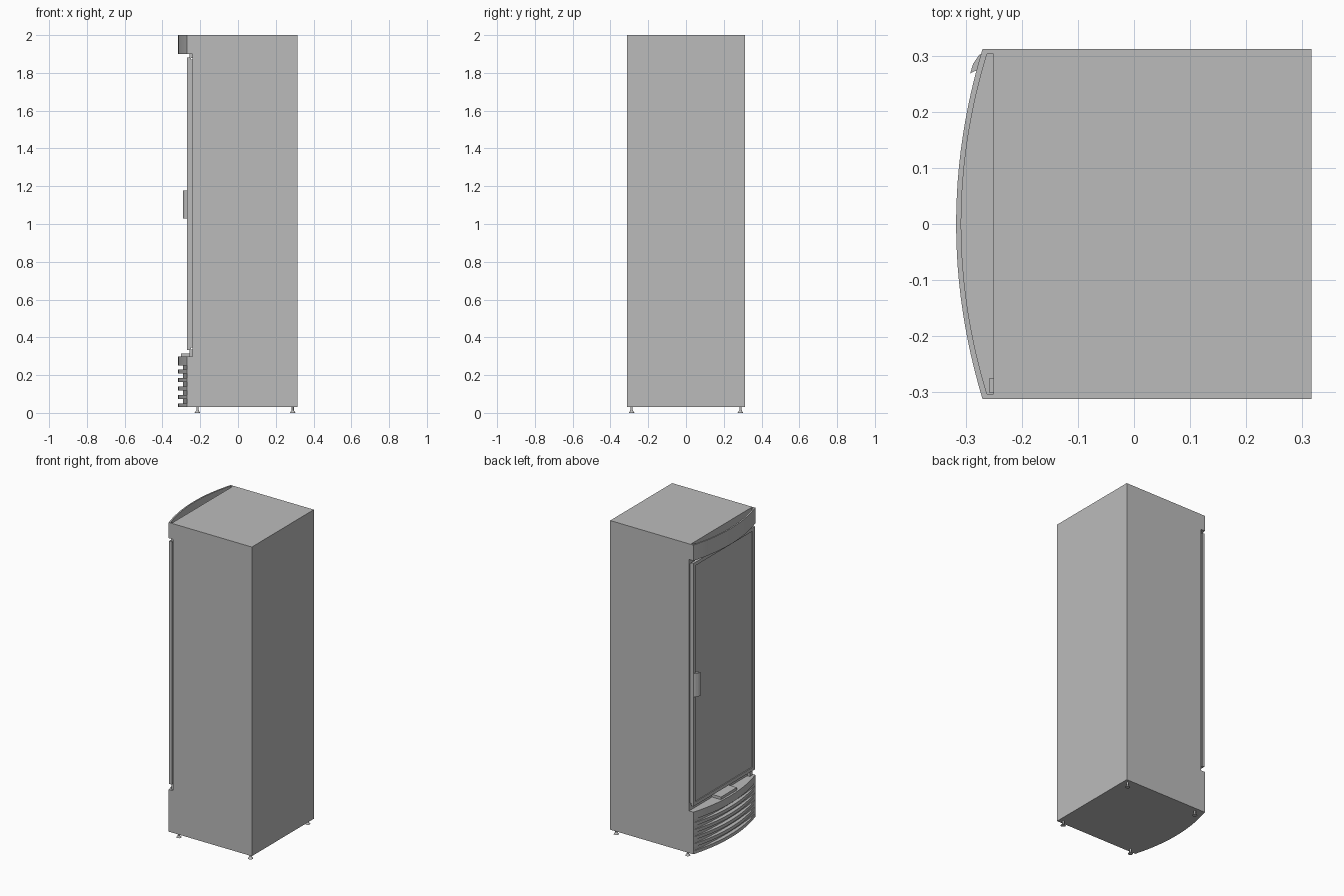
import bpy
import bmesh
from math import pi

if "Cube" in bpy.data.objects:
    bpy.data.objects.remove(bpy.data.objects["Cube"])

GREY = (0.5, 0.5, 0.5, 1)
mat = bpy.data.materials.new("light grey")
mat.use_nodes = True
mat.diffuse_color = GREY
mat.node_tree.nodes["Principled BSDF"].inputs["Base Color"].default_value = GREY

HALF = 0.312     # half width of the cabinet
EDGE = -0.27     # where the curved fronts meet the sides
STEP = -0.24     # cabinet face behind the door


def prism(name, outline, z0, z1):
    """Extrude a plan outline of (x, y) points upward."""
    bm = bmesh.new()
    face = bm.faces.new([bm.verts.new((x, y, z0)) for x, y in outline])
    top = bmesh.ops.extrude_face_region(bm, geom=[face])["geom"]
    verts = [v for v in top if isinstance(v, bmesh.types.BMVert)]
    bmesh.ops.translate(bm, verts=verts, vec=(0, 0, z1 - z0))
    bmesh.ops.recalc_face_normals(bm, faces=bm.faces)
    mesh = bpy.data.meshes.new(name)
    bm.to_mesh(mesh)
    bm.free()
    mesh.materials.append(mat)
    obj = bpy.data.objects.new(name, mesh)
    bpy.context.collection.objects.link(obj)
    return obj


def box(name, x0, x1, y0, y1, z0, z1):
    return prism(name, [(x0, y0), (x1, y0), (x1, y1), (x0, y1)], z0, z1)


def arc(edge, bulge, half, n=24):
    """Shallow bow running from -half to +half."""
    ts = [2 * i / n - 1 for i in range(n + 1)]
    return [(edge - bulge * (1 - t * t), half * t) for t in ts]


def bowed(name, edge, bulge, half, back, z0, z1):
    outline = arc(edge, bulge, half) + [(back, half), (back, -half)]
    return prism(name, outline, z0, z1)


# Cabinet, full depth behind the door
box("cabinet", STEP, 0.316, -HALF, HALF, 0.03, 2.0)

# Hollow bowed canopy with a floor
outer = arc(EDGE, 0.047, HALF)
inner = arc(-0.262, 0.046, 0.303)
prism("canopy_shell", [(STEP, -HALF)] + outer + [(STEP, HALF), (STEP, 0.303)]
      + inner[::-1] + [(STEP, -0.303)], 1.9, 2.0)
bowed("canopy_floor", -0.262, 0.046, 0.303, STEP, 1.9, 1.91)
box("canopy_back", -0.25, STEP, -0.303, 0.303, 1.91, 2.0)

# Bowed ventilation grille: recessed core, slats and top band
bowed("grille_core", EDGE, 0.022, HALF, STEP, 0.03, 0.25)
bowed("grille_top_band", EDGE, 0.047, HALF, STEP, 0.25, 0.298)
for i in range(5):
    z = 0.03 + i * 0.0445
    bowed(f"grille_slat_{i + 1}", EDGE, 0.047, HALF, STEP, z, z + 0.021)
box("grille_center_ledge", -0.303, STEP, -0.08, 0.08, 0.298, 0.315)

# Door: gasket, slab, and raised border
box("door_gasket", -0.25, STEP, -0.3, 0.3, 0.345, 1.87)
box("door_panel", -0.263, -0.25, -0.305, 0.305, 0.335, 1.88)
for side in (-1, 1):
    y0, y1 = sorted((side * 0.287, side * 0.309))
    box("door_stile", -0.269, -0.254, y0, y1, 0.333, 1.882)
for z in (0.333, 1.86):
    box("door_rail", -0.269, -0.254, -0.287, 0.287, z, z + 0.022)

# Door hinges
for name, z in (("lower_hinge", 0.298), ("upper_hinge", 1.88)):
    box(name, -0.258, STEP, -0.3, -0.275, z, z + 0.037)

# Swept grip
prism("door_handle", [(-0.266, 0.309), (-0.277, 0.3), (-0.287, 0.285),
                      (-0.292, 0.268), (-0.283, 0.273), (-0.266, 0.275)],
      1.03, 1.178)

# Levelling feet
for x in (-0.215, 0.29):
    for y in (-0.288, 0.288):
        for name, r1, r2, z, h in (("foot_pad", 0.015, 0.007, 0.006, 0.012),
                                   ("foot_stem", 0.006, 0.006, 0.022, 0.02)):
            bpy.ops.mesh.primitive_cone_add(vertices=16, radius1=r1, radius2=r2,
                                            depth=h, location=(x, y, z))
            foot = bpy.context.object
            foot.name = name
            foot.data.materials.append(mat)

# Smooth the bowed surfaces, keep real edges crisp
bpy.ops.object.select_all(action="DESELECT")
for obj in bpy.context.collection.objects:
    if obj.type == "MESH" and obj.name.startswith(("canopy", "grille", "foot")):
        obj.select_set(True)
        bpy.context.view_layer.objects.active = obj
bpy.ops.object.shade_smooth_by_angle(angle=pi / 6)
